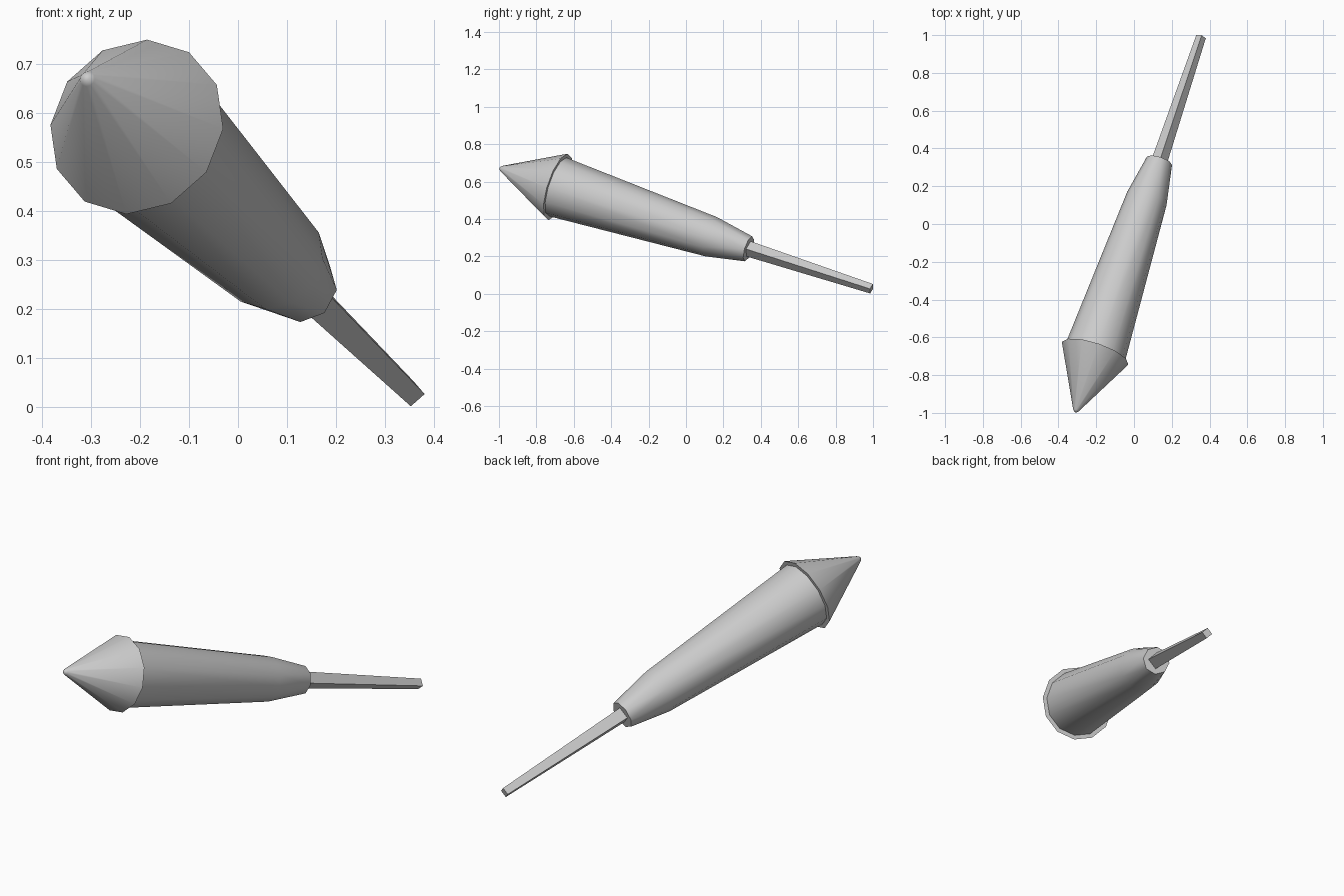
import bpy, bmesh, math
from mathutils import Vector

if "Cube" in bpy.data.objects:
    bpy.data.objects.remove(bpy.data.objects["Cube"])

# Axis of the rocket, nose tip to stick end, and its cross directions
TIP = Vector((-0.31, -0.995, 0.672))
TAIL = Vector((0.355, 0.992, 0.0275))
LENGTH = (TAIL - TIP).length
AZ = (TAIL - TIP).normalized()
AX = Vector((-0.946, 0.325, 0.02))
AX = (AX - AX.dot(AZ) * AZ).normalized()
AY = AZ.cross(AX)

grey = bpy.data.materials.new("plain_grey")
grey.diffuse_color = (0.6, 0.6, 0.6, 1.0)
grey.use_nodes = True
grey.node_tree.nodes["Principled BSDF"].inputs["Base Color"].default_value = grey.diffuse_color


def skin(bm, a, b):
    """Join two rings; side counts may differ."""
    na, nb = len(a), len(b)
    i = j = 0
    while i < na or j < nb:
        ta, tb = (i + 1) / na, (j + 1) / nb
        va, vb = a[i % na], b[j % nb]
        if abs(ta - tb) < 1e-6:
            bm.faces.new((va, a[(i + 1) % na], b[(j + 1) % nb], vb))
            i, j = i + 1, j + 1
        elif ta < tb:
            bm.faces.new((va, a[(i + 1) % na], vb))
            i += 1
        else:
            bm.faces.new((va, b[(j + 1) % nb], vb))
            j += 1


def turned(name, profile, angle):
    """Closed solid from (distance along axis, radius, sides) rings."""
    bm = bmesh.new()
    rings = []
    for s, r, n in profile:
        ring = []
        for k in range(n):
            t = math.tau * k / n
            ring.append(bm.verts.new(TIP + AZ * s + AX * r * math.cos(t) + AY * r * math.sin(t)))
        rings.append(ring)
    for a, b in zip(rings, rings[1:]):
        skin(bm, a, b)
    bm.faces.new(rings[0])
    bm.faces.new(rings[-1])
    bmesh.ops.recalc_face_normals(bm, faces=bm.faces)
    me = bpy.data.meshes.new(name)
    bm.to_mesh(me)
    bm.free()
    me.materials.append(grey)
    ob = bpy.data.objects.new(name, me)
    bpy.context.collection.objects.link(ob)
    bpy.ops.object.select_all(action='DESELECT')
    ob.select_set(True)
    bpy.context.view_layer.objects.active = ob
    bpy.ops.object.shade_smooth_by_angle(angle=math.radians(angle))
    return ob


# Nose cone with blunted tip and overhanging base
turned("nose_cone", [(0.0, 0.007, 12), (0.010, 0.016, 12), (0.3425, 0.186, 12)], 50)
# Tapered tube, narrowing to an eight-sided neck
turned("rocket_body", [(0.335, 0.165, 12), (1.2466, 0.110, 12), (1.467, 0.070, 8)], 50)
# Square tapered guide stick
turned("guide_stick", [(1.44, 0.043, 4), (LENGTH, 0.0265, 4)], 30)
